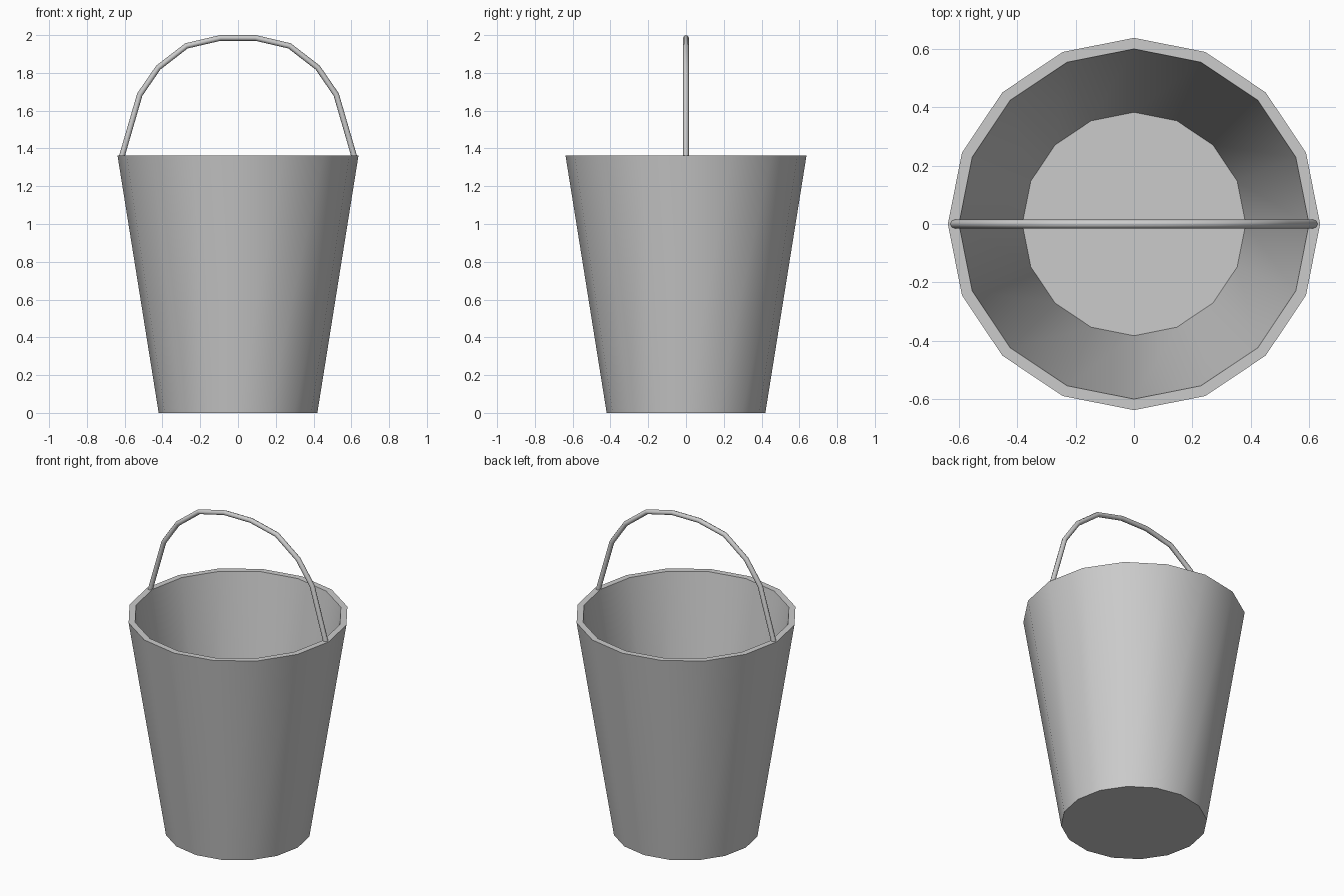
import bpy, bmesh
from math import cos, sin, tau, radians

if "Cube" in bpy.data.objects:
    bpy.data.objects.remove(bpy.data.objects["Cube"])

SIDES = 16


def finish(obj, angle):
    bpy.ops.object.select_all(action='DESELECT')
    obj.select_set(True)
    bpy.context.view_layer.objects.active = obj
    if obj.type == 'CURVE':
        bpy.ops.object.convert(target='MESH')
    bpy.ops.object.shade_smooth_by_angle(angle=radians(angle))


# Bucket body: outer wall, rim, inner wall, capped at both floors
profile = [(0.42, 0.0), (0.638, 1.363), (0.60, 1.363), (0.383, 0.04)]
bm = bmesh.new()
rings = [[bm.verts.new((r * cos(tau * i / SIDES), r * sin(tau * i / SIDES), z))
          for i in range(SIDES)] for r, z in profile]
for low, high in zip(rings, rings[1:]):
    for i in range(SIDES):
        j = (i + 1) % SIDES
        bm.faces.new((low[i], low[j], high[j], high[i]))
bm.faces.new(rings[0][::-1])
bm.faces.new(rings[-1])
bmesh.ops.recalc_face_normals(bm, faces=bm.faces)
mesh = bpy.data.meshes.new("bucket_body")
bm.to_mesh(mesh)
bm.free()
body = bpy.data.objects.new("bucket_body", mesh)
bpy.context.collection.objects.link(body)
finish(body, 40)

# Handle: faceted wire arch mirrored across x = 0
half = [(0.615, 1.358), (0.52, 1.685), (0.422, 1.828), (0.273, 1.943), (0.093, 1.985)]
path = [(-x, z) for x, z in half] + half[::-1]
curve = bpy.data.curves.new("handle", 'CURVE')
curve.dimensions = '3D'
curve.bevel_depth = 0.015
curve.bevel_resolution = 2
curve.use_fill_caps = True
spline = curve.splines.new('POLY')
spline.points.add(len(path) - 1)
for point, (x, z) in zip(spline.points, path):
    point.co = (x, 0, z, 1)
handle = bpy.data.objects.new("handle", curve)
bpy.context.collection.objects.link(handle)
finish(handle, 50)
